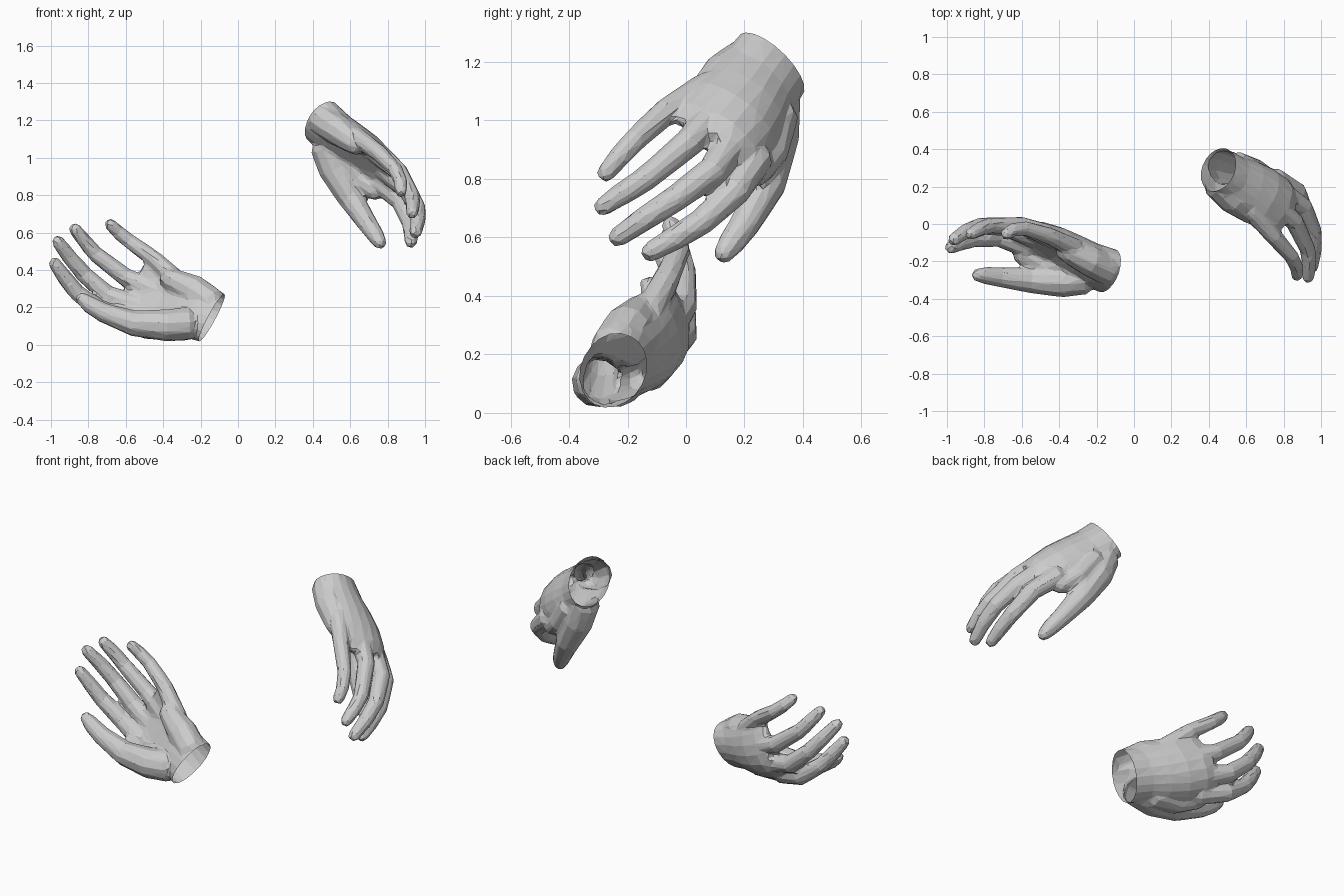
import bpy, bmesh, math
from mathutils import Vector, Matrix

if "Cube" in bpy.data.objects:
    bpy.data.objects.remove(bpy.data.objects["Cube"])

# Local hand axes: u = wrist to fingertips, v = towards thumb, n = towards back of hand
# Each digit: (u, v, n, radius) from knuckle to tip
DIGITS = {
    "pinky": [(.26, -.115, .03, .055), (.46, -.168, .043, .046), (.63, -.184, .046, .040),
              (.72, -.182, .022, .037), (.775, -.176, -.01, .033)],
    "ring": [(.36, -.045, .115, .06), (.544, -.05, .138, .050), (.744, -.073, .092, .043),
             (.82, -.092, .048, .040), (.885, -.107, .0, .034)],
    "middle": [(.40, .06, .15, .06), (.585, .070, .182, .052), (.745, .043, .140, .046),
               (.85, .018, .075, .042), (.932, .0, .005, .035)],
    "index": [(.39, .16, .135, .06), (.562, .178, .170, .052), (.724, .166, .122, .046),
              (.81, .142, .072, .042), (.888, .117, .018, .035)],
    "thumb": [(.09, .10, -.015, .09), (.19, .18, -.018, .087), (.35, .262, -.005, .07),
              (.523, .298, -.005, .054), (.61, .307, -.008, .047), (.66, .312, -.012, .037)],
    "palm_heel": [(.03, -.06, -.03, .085), (.16, -.09, -.012, .085), (.30, -.10, .012, .062)],
    "thumb_web": [(.16, .12, .04, .085), (.30, .19, .07, .065), (.41, .20, .10, .048)],
}
# Palm sections: u, centre v, centre n, half width, half thickness
PALM = [(-.06, .0, .0, .15, .11), (.0, .0, .0, .15, .11), (.1, .005, .025, .152, .11),
        (.2, .015, .07, .168, .10), (.3, .015, .118, .182, .08),
        (.41, .015, .15, .188, .062), (.48, .02, .155, .17, .045)]


def loft(bm, rings):
    loops = [[bm.verts.new(p) for p in r] for r in rings]
    k = len(loops[0])
    for a, b in zip(loops, loops[1:]):
        for i in range(k):
            j = (i + 1) % k
            bm.faces.new((a[i], a[j], b[j], b[i]))
    bm.faces.new(list(reversed(loops[0])))
    bm.faces.new(loops[-1])


def tube(bm, pts, sides=10):
    # round both ends with smaller rings
    pos = [Vector(p[:3]) for p in pts]
    rad = [p[3] for p in pts]
    d0, d1 = (pos[0] - pos[1]).normalized(), (pos[-1] - pos[-2]).normalized()
    pos = [pos[0] + d0 * rad[0] * .6] + pos + [pos[-1] + d1 * rad[-1] * .6, pos[-1] + d1 * rad[-1] * .9]
    rad = [rad[0] * .6] + rad + [rad[-1] * .78, rad[-1] * .4]
    rings = []
    for i, p in enumerate(pos):
        t = (pos[min(i + 1, len(pos) - 1)] - pos[max(i - 1, 0)]).normalized()
        side = (Vector((0, 1, 0)) - t * t.y).normalized()
        up = t.cross(side)
        rings.append([p + rad[i] * (math.cos(a) * side + math.sin(a) * up)
                      for a in (2 * math.pi * s / sides for s in range(sides))])
    loft(bm, rings)


def palm(bm, sides=20):
    rings = []
    for u, cv, cn, hw, ht in PALM:
        bend = max(0, u) / .42
        ring = []
        for s in range(sides):
            a = 2 * math.pi * s / sides
            v = cv + hw * math.cos(a)
            n = cn + ht * math.sin(a) + bend * (.3 * v - 2.2 * v * v)
            ring.append((u, v, n))
        rings.append(ring)
    loft(bm, rings)


def evaluated(ob):
    dg = bpy.context.evaluated_depsgraph_get()
    return bpy.data.meshes.new_from_object(ob.evaluated_get(dg))


def make_hand(name, wrist, middle_tip, across, mirrored, shifts):
    bm = bmesh.new()
    palm(bm)
    for part, pts in DIGITS.items():
        sh = shifts.get(part, (0, 0, 0))
        last = len(pts) - 1
        tube(bm, [tuple(p[k] + sh[k] * i / last for k in range(3)) + (p[3],)
                  for i, p in enumerate(pts)])
    bmesh.ops.recalc_face_normals(bm, faces=bm.faces)
    me = bpy.data.meshes.new(name)
    bm.to_mesh(me)
    bm.free()
    ob = bpy.data.objects.new(name, me)
    bpy.context.collection.objects.link(ob)

    # fuse all parts into one skin, then reduce to low-poly facets
    rm = ob.modifiers.new("fuse", 'REMESH')
    rm.mode = 'VOXEL'
    rm.voxel_size = .011
    sm = ob.modifiers.new("soften", 'SMOOTH')
    sm.factor = .5
    sm.iterations = 4
    fused = evaluated(ob)
    ob.modifiers.clear()
    ob.data = fused
    dec = ob.modifiers.new("facets", 'DECIMATE')
    dec.ratio = min(1, 1500 / max(1, 2 * len(fused.polygons)))
    low = evaluated(ob)
    ob.modifiers.clear()
    ob.data = low

    # open the wrist and place the hand
    e1 = (Vector(middle_tip) - Vector(wrist)).normalized()
    e2 = Vector(across)
    e2 = (e2 - e1 * e2.dot(e1)).normalized()
    e3 = e1.cross(e2) * (-1 if mirrored else 1)
    mat = Matrix.Translation(wrist) @ Matrix((e1, e2, e3)).transposed().to_4x4()
    bm = bmesh.new()
    bm.from_mesh(low)
    bmesh.ops.bisect_plane(bm, geom=bm.verts[:] + bm.edges[:] + bm.faces[:], dist=1e-5,
                           plane_co=(0, 0, 0), plane_no=(-1, 0, 0), clear_outer=True)
    bmesh.ops.transform(bm, matrix=mat, verts=bm.verts)
    if mirrored:
        bmesh.ops.reverse_faces(bm, faces=bm.faces)
    for f in bm.faces:
        f.smooth = False
    bm.to_mesh(low)
    bm.free()


# raised hand on the +x side
make_hand("upper_hand", (.45, .29, 1.19), (.945, -.235, .60), (-.11, .405, -.275), False, {})
# lower hand on the -x side, mirrored, thumb and little finger drawn in a little
make_hand("lower_hand", (-.14, -.25, .145), (-.945, -.09, .545), (-.165, -.20, -.395), True,
          {"pinky": (-.045, -.04, -.01), "thumb": (-.01, -.055, -.025)})
